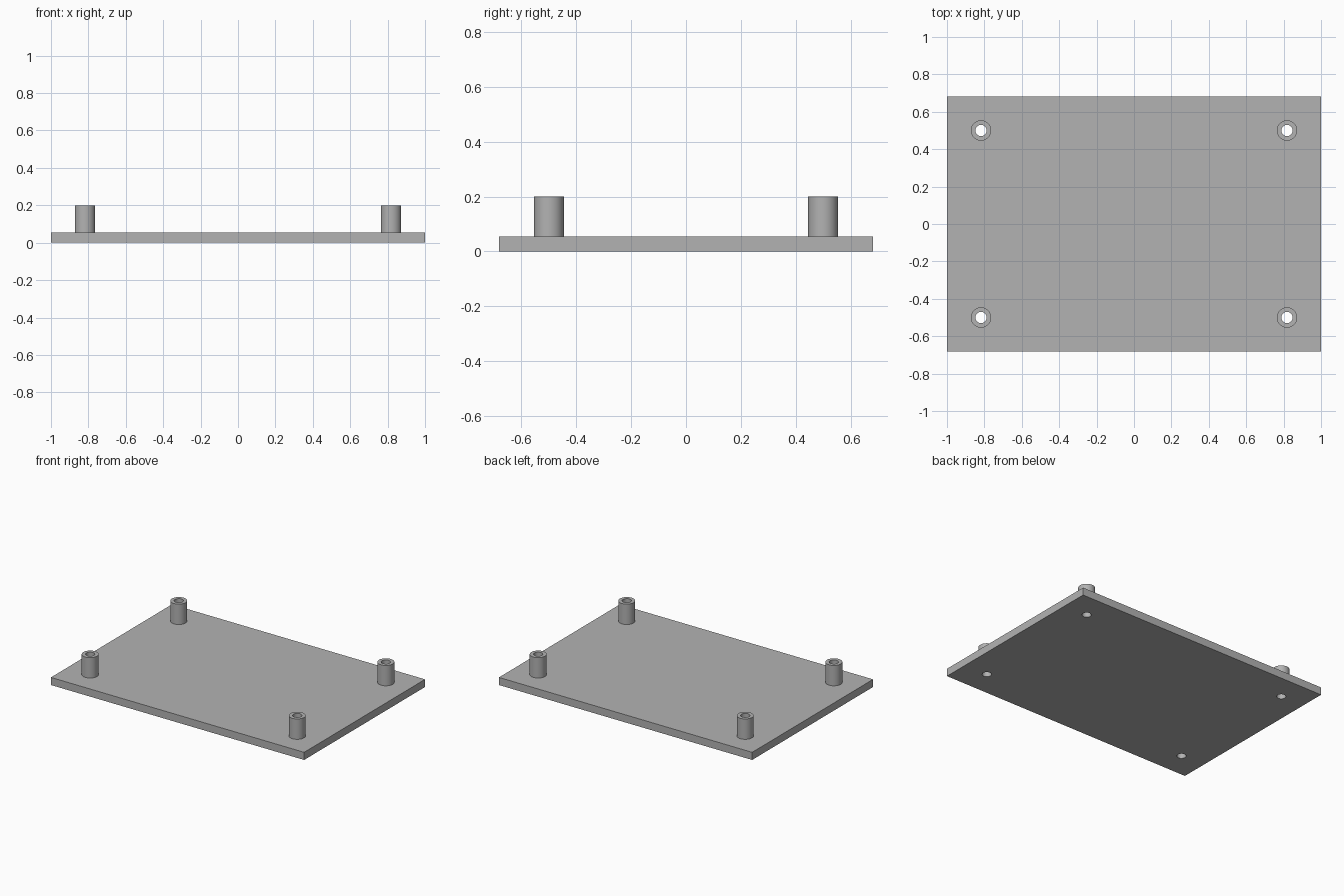
import bpy, bmesh, math

cube = bpy.data.objects.get("Cube")
if cube:
    bpy.data.objects.remove(cube, do_unlink=True)

LENGTH, WIDTH, THICK, HEIGHT = 2.0, 1.364, 0.0545, 0.2
POST_X, POST_Y = 0.818, 0.5
OUTER, BORE, SIDES = 0.0545, 0.03, 48

grey = bpy.data.materials.new("grey")
grey.use_nodes = True
colour = (0.45, 0.45, 0.45, 1)
grey.diffuse_color = colour
grey.node_tree.nodes["Principled BSDF"].inputs["Base Color"].default_value = colour


def make_object(name, bm):
    mesh = bpy.data.meshes.new(name)
    bm.normal_update()
    bm.to_mesh(mesh)
    bm.free()
    mesh.materials.append(grey)
    obj = bpy.data.objects.new(name, mesh)
    bpy.context.collection.objects.link(obj)
    return obj


def smooth(obj):
    bpy.ops.object.select_all(action="DESELECT")
    obj.select_set(True)
    bpy.context.view_layer.objects.active = obj
    bpy.ops.object.shade_smooth_by_angle(angle=math.radians(30))


corners = [(x, y) for x in (-POST_X, POST_X) for y in (-POST_Y, POST_Y)]

# Base plate
bm = bmesh.new()
bmesh.ops.create_cube(bm, size=1)
bmesh.ops.scale(bm, vec=(LENGTH, WIDTH, THICK), verts=bm.verts)
bmesh.ops.translate(bm, vec=(0, 0, THICK / 2), verts=bm.verts)
plate = make_object("base_plate", bm)

# Screw holes cut right through the plate
bm = bmesh.new()
for x, y in corners:
    pin = bmesh.ops.create_cone(bm, cap_ends=True, segments=SIDES,
                                radius1=BORE, radius2=BORE, depth=HEIGHT)
    bmesh.ops.translate(bm, vec=(x, y, 0), verts=pin["verts"])
cutter = make_object("hole_cutter", bm)
cutter.hide_render = True
cut = plate.modifiers.new("screw_holes", "BOOLEAN")
cut.operation = "DIFFERENCE"
cut.solver = "EXACT"
cut.object = cutter
bpy.context.view_layer.objects.active = plate
bpy.ops.object.modifier_apply(modifier=cut.name)
bpy.data.objects.remove(cutter, do_unlink=True)
smooth(plate)

# Hollow standoffs, each a tube profile spun round its axis
names = ("right_front", "right_back", "left_front", "left_back")
for name, (x, y) in zip(names, corners):
    bm = bmesh.new()
    outline = [(BORE, THICK), (BORE, HEIGHT), (OUTER, HEIGHT), (OUTER, THICK)]
    verts = [bm.verts.new((r, 0, z)) for r, z in outline]
    edges = [bm.edges.new(pair) for pair in zip(verts, verts[1:])]
    bmesh.ops.spin(bm, geom=verts + edges, cent=(0, 0, 0), axis=(0, 0, 1),
                   angle=math.tau, steps=SIDES, use_duplicate=False)
    bmesh.ops.remove_doubles(bm, verts=bm.verts, dist=0.0001)
    bm.normal_update()
    # Make the rim face upward so the whole tube faces outward
    rim = next(f for f in bm.faces if abs(f.normal.z) > 0.9)
    if rim.normal.z < 0:
        bmesh.ops.reverse_faces(bm, faces=bm.faces)
    post = make_object(name + "_standoff", bm)
    post.location = (x, y, 0)
    smooth(post)
